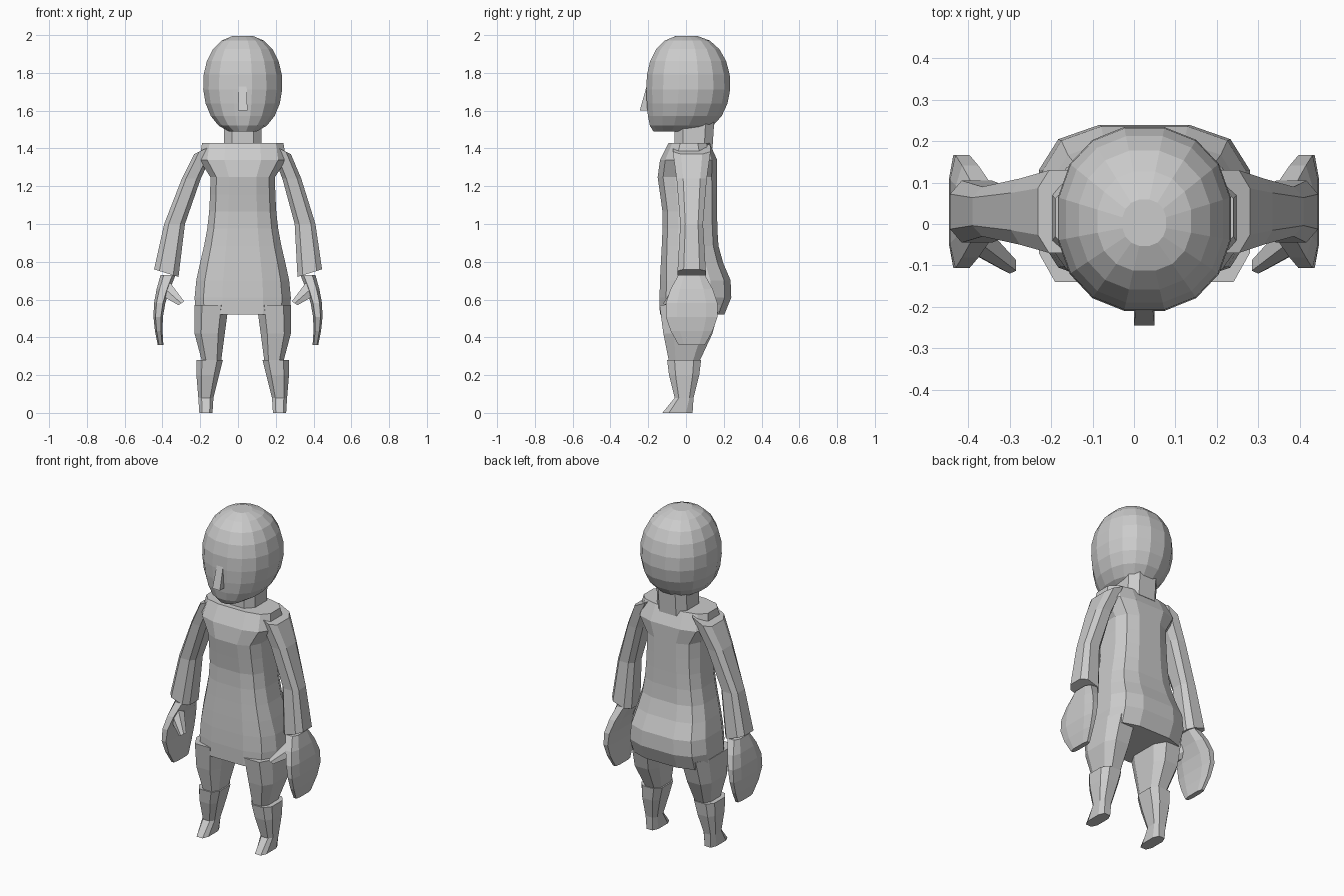
import bpy
import bmesh
import math

cube = bpy.data.objects.get("Cube")
if cube:
    bpy.data.objects.remove(cube, do_unlink=True)

grey = bpy.data.materials.new("plain_grey")
grey.use_nodes = True
grey.diffuse_color = (0.6, 0.6, 0.6, 1)
grey.node_tree.nodes["Principled BSDF"].inputs["Base Color"].default_value = grey.diffuse_color

MIDDLE = 0.025  # centre line of the body


def outline(sides, roundness):
    """Rounded polygon that fills the square from -1 to 1."""
    points = []
    for corner in range(sides):
        angle = math.tau * (corner + 0.5) / sides
        points.append([math.copysign(abs(value) ** roundness, value)
                       for value in (math.cos(angle), math.sin(angle))])
    widest = max(point[0] for point in points)
    deepest = max(point[1] for point in points)
    return [(across / widest, along / deepest) for across, along in points]


def ring(x, y, z, width, depth, tilt=0):
    """Cross-section given by its centre, half sizes and sideways tilt."""
    return dict(x=x, y=y, z=z, width=width, depth=depth, tilt=tilt)


def body_ring(z, width, front, back):
    """Cross-section on the centre line, reaching front and back."""
    return ring(MIDDLE, (back - front) / 2, z, width, (front + back) / 2)


def in_place(x, y, z):
    return x, y, z


def loft(name, rings, sides=8, roundness=0.65, place=in_place):
    """Skin a row of cross-sections and cap both ends."""
    bm = bmesh.new()
    loops = []
    for r in rings:
        loops.append([bm.verts.new(place(r["x"] + r["width"] * across,
                                         r["y"] + r["depth"] * along,
                                         r["z"] + r["tilt"] * across))
                      for across, along in outline(sides, roundness)])
    for lower, upper in zip(loops, loops[1:]):
        for i in range(sides):
            j = (i + 1) % sides
            bm.faces.new((lower[i], lower[j], upper[j], upper[i]))
    bm.faces.new(loops[0])
    bm.faces.new(loops[-1])
    bmesh.ops.recalc_face_normals(bm, faces=bm.faces)
    mesh = bpy.data.meshes.new(name)
    bm.to_mesh(mesh)
    bm.free()
    mesh.materials.append(grey)
    bpy.context.collection.objects.link(bpy.data.objects.new(name, mesh))


def bump(z, centre, spread):
    return math.exp(-((z - centre) / spread) ** 2)


def head_ring(step, steps):
    """Egg-like head whose lower front stays full to make the jaw."""
    angle = math.pi * (step + 0.9) / (steps + 0.5)
    swell = math.sin(angle)
    jaw = angle < math.pi / 2
    return body_ring(1.74 - 0.26 * math.cos(angle),
                     0.21 * swell ** 0.8,
                     0.21 * swell ** (0.15 if jaw else 0.8),
                     0.235 * swell ** 0.8)


def torso_ring(step, steps):
    """Narrow waist, wide hips, full chest and seat, broad shoulders."""
    z = 0.52 + 0.91 * step / steps
    shoulders = 0.06 if z > 1.28 else 0
    slope = 0.75 if step == steps else 1
    return body_ring(z,
                     0.17 + 0.085 * bump(z, 0.6, 0.3) + shoulders * slope,
                     slope * (0.12 + 0.02 * bump(z, 0.6, 0.3) + 0.03 * bump(z, 1.25, 0.12)),
                     slope * (0.165 + 0.08 * bump(z, 0.65, 0.15)))


def hand_ring(step, steps):
    """Flat mitten, deepest halfway and thickest at the wrist."""
    t = step / steps
    swell = math.sin(math.pi * t)
    return ring(0.41 - 0.04 * t + 0.03 * swell, 0.03, 0.36 + 0.37 * t,
                0.015 + 0.025 * t, 0.07 + 0.07 * swell)


# Head, neck and nose
loft("head", [head_ring(step, 10) for step in range(10)], sides=16, roundness=0.9)
loft("neck", [body_ring(1.4, 0.1, 0.06, 0.14), body_ring(1.55, 0.1, 0.06, 0.15)])
loft("nose", [body_ring(1.6, 0.025, 0.245, -0.18), body_ring(1.76, 0.02, 0.2, -0.18)],
     sides=4, roundness=1)

# Torso from the seat up to the shoulders
loft("torso", [torso_ring(step, 10) for step in range(11)], sides=12)


# Limbs are described on the left and mirrored to the right
def mirrored_leg(x, y, z):
    return 2 * MIDDLE - x, y, z


def mirrored_arm(x, y, z):
    """The arms hang evenly about zero but meet the off-centre shoulders."""
    return 2 * MIDDLE * max(0, z - 0.75) / 0.65 - x, y, z


for side, leg, arm in (("left", in_place, in_place), ("right", mirrored_leg, mirrored_arm)):
    loft(side + "_thigh", [
        ring(0.19, -0.01, 0.27, 0.05, 0.08),
        ring(0.2, 0.01, 0.42, 0.08, 0.13),
        ring(0.19, 0.02, 0.57, 0.09, 0.16)], place=leg)
    loft(side + "_shin", [
        ring(0.22, -0.045, 0, 0.035, 0.08),
        ring(0.22, -0.01, 0.08, 0.04, 0.05),
        ring(0.21, -0.01, 0.2, 0.06, 0.08),
        ring(0.2, -0.01, 0.28, 0.07, 0.09)], place=leg)

    # Sleeve with a slanted cuff
    loft(side + "_arm", [
        ring(0.38, 0.03, 0.74, 0.065, 0.075, tilt=0.02),
        ring(0.355, 0.03, 1, 0.055, 0.06),
        ring(0.285, 0.03, 1.24, 0.05, 0.08),
        ring(0.22, 0.03, 1.4, 0.06, 0.1, tilt=-0.03)], place=arm)

    loft(side + "_hand", [hand_ring(step, 5) for step in range(6)], place=arm)
    loft(side + "_thumb", [
        ring(0.3, -0.1, 0.58, 0.015, 0.02, tilt=-0.01),
        ring(0.39, -0.03, 0.66, 0.03, 0.04, tilt=-0.03)], sides=6, place=arm)
